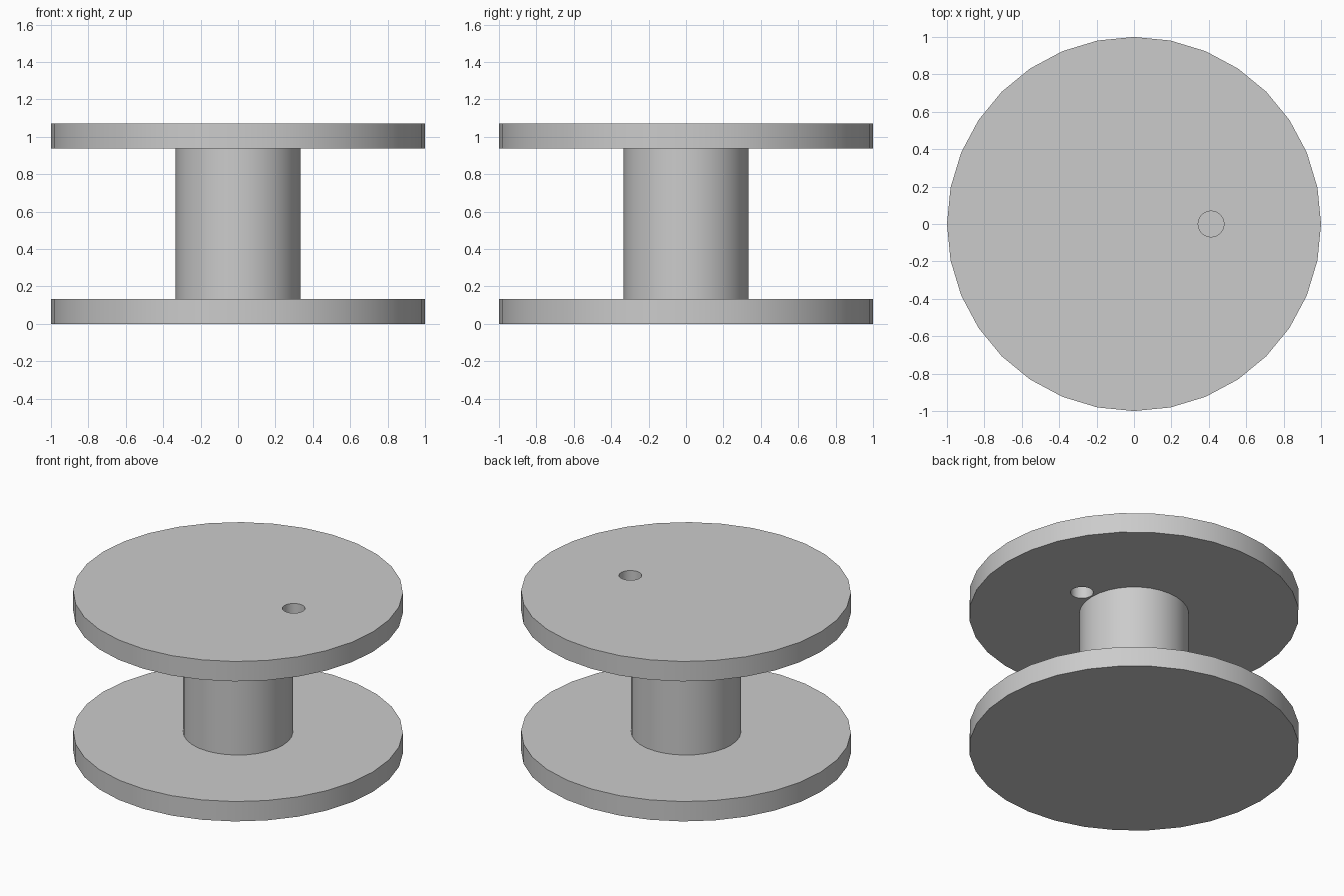
import bpy
from math import radians

cube = bpy.data.objects.get("Cube")
if cube:
    bpy.data.objects.remove(cube, do_unlink=True)

FLANGE_RADIUS = 1.0
FLANGE_THICKNESS = 0.133
HUB_RADIUS = 0.333
HEIGHT = 1.07
HOLE_RADIUS = 0.069
HOLE_X = 0.412

grey = bpy.data.materials.new("light_grey")
grey.use_nodes = True
colour = (0.6, 0.6, 0.6, 1)
grey.diffuse_color = colour
grey.node_tree.nodes["Principled BSDF"].inputs["Base Color"].default_value = colour


def cylinder(name, radius, bottom, top, x=0):
    bpy.ops.mesh.primitive_cylinder_add(
        vertices=32, radius=radius, depth=top - bottom,
        location=(x, 0, (bottom + top) / 2))
    obj = bpy.context.object
    obj.name = name
    obj.data.materials.append(grey)
    return obj


def smooth(obj):
    bpy.ops.object.select_all(action="DESELECT")
    obj.select_set(True)
    bpy.context.view_layer.objects.active = obj
    bpy.ops.object.shade_smooth_by_angle(angle=radians(30))


# Spool body: two flanges joined by a hub
lower_flange = cylinder("lower_flange", FLANGE_RADIUS, 0, FLANGE_THICKNESS)
hub = cylinder("hub", HUB_RADIUS, FLANGE_THICKNESS, HEIGHT - FLANGE_THICKNESS)
upper_flange = cylinder("upper_flange", FLANGE_RADIUS, HEIGHT - FLANGE_THICKNESS, HEIGHT)

# Thread hole through the upper flange, just outside the hub
cutter = cylinder("hole_cutter", HOLE_RADIUS, HEIGHT - 2 * FLANGE_THICKNESS,
                  HEIGHT + FLANGE_THICKNESS, HOLE_X)
cutter.hide_render = True
hole = upper_flange.modifiers.new("thread_hole", "BOOLEAN")
hole.operation = "DIFFERENCE"
hole.solver = "EXACT"
hole.object = cutter
bpy.context.view_layer.objects.active = upper_flange
bpy.ops.object.modifier_apply(modifier=hole.name)
bpy.data.objects.remove(cutter, do_unlink=True)

for part in (lower_flange, hub, upper_flange):
    smooth(part)
